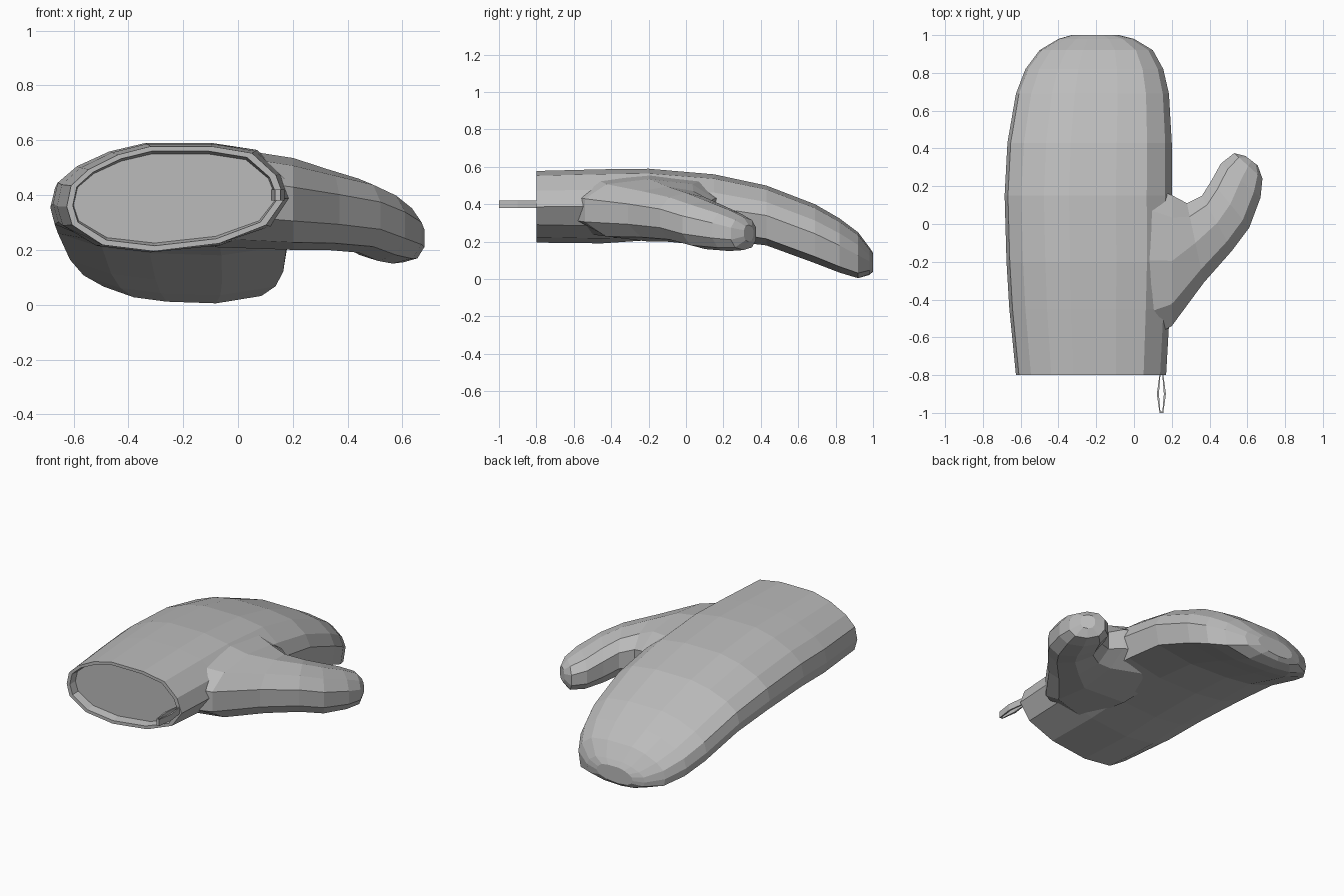
import bpy, bmesh, math
from mathutils import Vector

cube = bpy.data.objects.get("Cube")
if cube:
    bpy.data.objects.remove(cube, do_unlink=True)

grey = bpy.data.materials.new("grey_cloth")
grey.use_nodes = True
grey.diffuse_color = (0.5, 0.5, 0.5, 1)
grey.node_tree.nodes["Principled BSDF"].inputs["Base Color"].default_value = (0.5, 0.5, 0.5, 1)


def loft(name, rings, closed=False):
    """Skin a row of equal rings; cap the ends, or join them when closed."""
    bm = bmesh.new()
    rows = [[bm.verts.new(p) for p in ring] for ring in rings]
    n = len(rows[0])
    pairs = list(zip(rows, rows[1:]))
    if closed:
        pairs.append((rows[-1], rows[0]))
    else:
        bm.faces.new(rows[0])
        bm.faces.new(rows[-1])
    for a, b in pairs:
        for i in range(n):
            j = (i + 1) % n
            bm.faces.new((a[i], a[j], b[j], b[i]))
    bmesh.ops.recalc_face_normals(bm, faces=bm.faces)
    mesh = bpy.data.meshes.new(name)
    bm.to_mesh(mesh)
    bm.free()
    mesh.materials.append(grey)
    obj = bpy.data.objects.new(name, mesh)
    bpy.context.collection.objects.link(obj)
    return obj


# Hand: a lopsided oval whose underside turns into a flat palm towards the tip
upper = [(-1, -.15), (-.96, .25), (-.8, .56), (-.53, .84), (-.23, 1), (.33, 1),
         (.7, .87), (.92, .45), (1, 0)]
round_under = [(.83, -.5), (.4, -.85), (-.2, -1), (-.67, -.88), (-.95, -.5)]
flat_under = [(.95, -.78), (.4, -1), (-.2, -.95), (-.6, -.82), (-.97, -.5)]


def hand_ring(y, x0, x1, z0, z1, palm):
    under = [Vector(a).lerp(Vector(b), palm) for a, b in zip(round_under, flat_under)]
    cx, cz, w, h = (x0 + x1) / 2, (z0 + z1) / 2, (x1 - x0) / 2, (z1 - z0) / 2
    return [(cx + u * w, y, cz + v * h) for u, v in upper + under]


# Sections: y, right edge, left edge, bottom, top, palm flatness; the first two recess the opening
hand_sections = [
    (-.75, -.60, .14, .225, .55, 0), (-.8, -.603, .145, .215, .56, 0),
    (-.8, -.625, .17, .195, .578, 0), (-.45, -.66, .19, .19, .587, .1),
    (-.2, -.675, .2, .205, .59, .3), (.15, -.685, .2, .205, .56, .7),
    (.43, -.67, .2, .18, .5, 1), (.69, -.625, .185, .085, .4, 1),
    (.82, -.575, .155, .035, .325, 1), (.92, -.5, .1, .005, .25, 1),
    (.98, -.4, 0, .02, .17, .5), (1, -.33, -.08, .04, .14, 0)]
mitt = loft("mitt", [hand_ring(*s) for s in hand_sections])


# Thumb: oval sections between a front and a back edge point
def thumb_ring(front, back, z0, z1, n=10):
    a, b = Vector((*front, 0)), Vector((*back, 0))
    ring = []
    for i in range(n):
        t = math.tau * (i + .5) / n
        c, s = math.cos(t), math.sin(t)
        u = math.copysign(abs(c) ** .85, c) / math.cos(math.pi / n) ** .85
        v = math.copysign(abs(s) ** .85, s)
        p = (a + b) / 2 + (a - b) / 2 * u
        ring.append((p.x, p.y, (z0 + z1) / 2 + v * (z1 - z0) / 2))
    return ring


# Sections: front edge, back edge, bottom, top; the first lies inside the hand
thumb_sections = [
    ((-.05, -.68), (-.12, .3), .21, .58), ((.2, -.54), (.205, .15), .2, .535),
    ((.37, -.31), (.28, .11), .2, .495), ((.52, -.14), (.36, .15), .19, .46),
    ((.61, -.02), (.41, .23), .16, .42), ((.67, .14), (.46, .32), .15, .37),
    ((.68, .24), (.53, .375), .155, .33), ((.655, .31), (.59, .36), .2, .29)]
thumb = loft("thumb", [thumb_ring(*s) for s in thumb_sections])

# Join the thumb to the hand as one skin
join = mitt.modifiers.new("thumb_join", "BOOLEAN")
join.operation = "UNION"
join.solver = "EXACT"
join.object = thumb
bpy.context.view_layer.objects.active = mitt
bpy.ops.object.modifier_apply(modifier=join.name)
bpy.data.objects.remove(thumb, do_unlink=True)

# Hanging loop: thin diamond-shaped strap at the cuff
path = [(.008, -.78), (.024, -.9), (.01, -1), (-.01, -1), (-.024, -.9), (-.008, -.78)]
strap = []
for x, y in path:
    inner = Vector((x * .55, -.9 + (y + .9) * .92))
    strap.append([(.145 + p[0], p[1], z) for p, z in
                  (((x, y), .38), ((x, y), .42), (inner, .42), (inner, .38))])
loft("hanging_loop", strap, closed=True)
